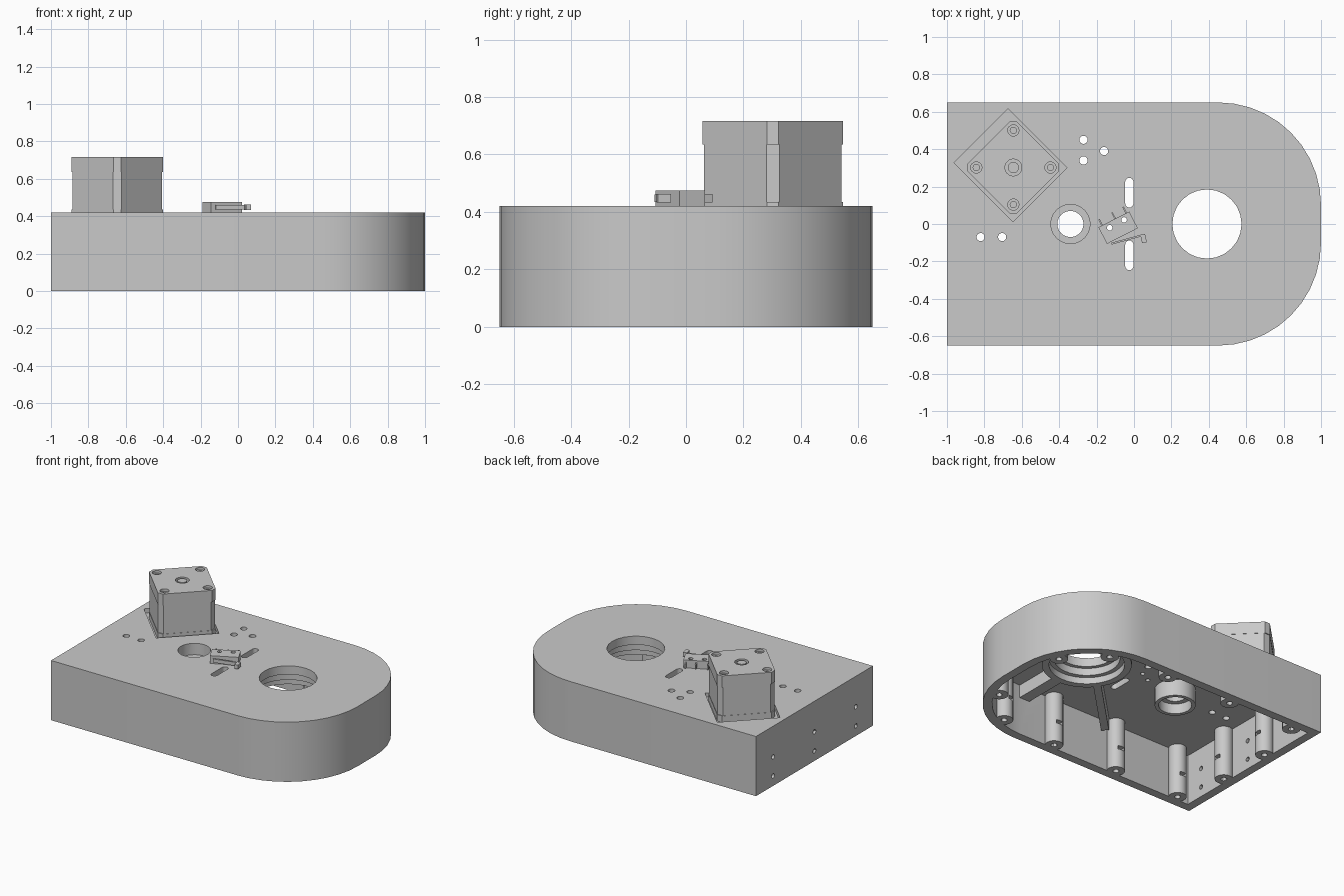
import bpy, bmesh, math
from mathutils import Matrix, Vector

cube = bpy.data.objects.get("Cube")
if cube:
    bpy.data.objects.remove(cube)

# Single flat grey
grey = bpy.data.materials.new("grey")
grey.use_nodes = True
COLOUR = (0.59, 0.59, 0.59, 1)
grey.diffuse_color = COLOUR
grey.node_tree.nodes["Principled BSDF"].inputs["Base Color"].default_value = COLOUR


def prism(name, points, z0, z1):
    """Extrude a flat outline between two heights."""
    bm = bmesh.new()
    face = bm.faces.new([bm.verts.new((x, y, z0)) for x, y in points])
    ext = bmesh.ops.extrude_face_region(bm, geom=[face])
    verts = [v for v in ext["geom"] if isinstance(v, bmesh.types.BMVert)]
    bmesh.ops.translate(bm, verts=verts, vec=(0, 0, z1 - z0))
    bmesh.ops.recalc_face_normals(bm, faces=bm.faces)
    mesh = bpy.data.meshes.new(name)
    bm.to_mesh(mesh)
    bm.free()
    obj = bpy.data.objects.new(name, mesh)
    bpy.context.scene.collection.objects.link(obj)
    mesh.materials.append(grey)
    return obj


def disc(x, y, r, z0, z1, sides=24, name="disc"):
    angles = [2 * math.pi * i / sides for i in range(sides)]
    return prism(name, [(x + r * math.cos(a), y + r * math.sin(a)) for a in angles], z0, z1)


def box(x, y, length, width, z0, z1, angle=0, name="box"):
    rot = Matrix.Rotation(math.radians(angle), 2)
    corners = [(-1, -1), (1, -1), (1, 1), (-1, 1)]
    pts = [rot @ Vector((a * length / 2, b * width / 2)) for a, b in corners]
    return prism(name, [(x + p.x, y + p.y) for p in pts], z0, z1)


def bar(start, end, width, z0, z1, name="bar"):
    s, e = Vector(start), Vector(end)
    d, m = e - s, (s + e) / 2
    return box(m.x, m.y, d.length, width, z0, z1, math.degrees(math.atan2(d.y, d.x)), name)


def combine(target, tool, operation):
    """Apply a boolean and discard the tool."""
    mod = target.modifiers.new("bool", 'BOOLEAN')
    mod.operation, mod.solver, mod.object = operation, 'EXACT', tool
    graph = bpy.context.evaluated_depsgraph_get()
    graph.update()
    mesh = bpy.data.meshes.new_from_object(target.evaluated_get(graph))
    target.modifiers.clear()
    target.data = mesh
    bpy.data.objects.remove(tool)


def add(target, *tools):
    for t in tools:
        combine(target, t, 'UNION')


def cut(target, *tools):
    for t in tools:
        combine(target, t, 'DIFFERENCE')


# Rounded end: two large corner arcs joined by a short flat
CX, CY, CR = 0.45, 0.1, 0.55


def on_corner(degrees, inset, side):
    a, r = math.radians(degrees), CR - inset
    return (CX + r * math.cos(a), side * (CY + r * math.sin(a)))


def d_outline(inset, steps=10):
    """Plan outline: square at one end, rounded at the other."""
    angles = [90 * i / steps for i in range(steps + 1)]
    pts = [on_corner(a, inset, -1) for a in reversed(angles)]
    pts += [on_corner(a, inset, 1) for a in angles]
    return pts + [(-1 + inset, 0.65 - inset), (-1 + inset, inset - 0.65)]


TOP, CEILING = 0.42, 0.355
BIG, SMALL = (0.39, 0), (-0.34, 0)
MX, MY = -0.645, 0.302

# Hollow housing, open underneath
housing = prism("housing", d_outline(0), 0, TOP)
cut(housing, prism("cavity", d_outline(0.06), -0.1, CEILING))

# Screw posts around the wall, each with a screw hole and a nut slot
posts = []
for s in (-1, 1):
    posts += [(x, s * 0.56) for x in (-0.83, -0.32, 0.19)]
    posts += [on_corner(a, 0.09, s) for a in (66, 25)]
    posts.append((-0.91, s * 0.2))
for x, y in posts:
    add(housing, disc(x, y, 0.058, 0, 0.39, 20))
for x, y in posts:
    if x < -0.9:
        inward = Vector((1, 0))
    elif x < CX:
        inward = Vector((0, -math.copysign(1, y)))
    else:
        inward = Vector((CX - x, -y)).normalized()
    p = Vector((x, y))
    cut(housing, disc(x, y, 0.02, -0.1, 0.2, 12),
        bar(p - inward * 0.02, p + inward * 0.08, 0.05, 0.13, 0.155))

# Bearing bosses and stiffening ribs below the top plate
add(housing, disc(*BIG, 0.285, 0.265, 0.39, 36), disc(*SMALL, 0.13, 0.24, 0.39, 28))
add(housing, bar((0.17, -0.16), (-0.23, -0.56), 0.05, 0.265, 0.39))
for s in (-1, 1):
    add(housing, bar((0.41, s * 0.25), (0.41, s * 0.62), 0.08, 0.265, 0.39))

# Stepped bores
cut(housing, disc(*BIG, 0.185, 0.1, 0.6), disc(*BIG, 0.21, 0.1, 0.36, 32),
    disc(*BIG, 0.24, 0.1, 0.31, 36))
cut(housing, disc(*SMALL, 0.07, 0.1, 0.6), disc(*SMALL, 0.105, 0.34, 0.6),
    disc(*SMALL, 0.105, 0.1, 0.31))

# Small holes in the top plate
for x, y in ((-0.27, 0.45), (-0.27, 0.34), (-0.16, 0.39), (-0.82, -0.07), (-0.705, -0.07)):
    cut(housing, disc(x, y, 0.022, 0.3, 0.6, 16))

# Two adjustment slots
for s in (-1, 1):
    pts = []
    for centre, start in ((0.225, 0), (0.11, math.pi)):
        pts += [(-0.025 + 0.022 * math.cos(start + math.pi * i / 8),
                 s * centre + s * 0.022 * math.sin(start + math.pi * i / 8)) for i in range(9)]
    cut(housing, prism("slot", pts, 0.2, 0.6))

# Mounting holes through the flat end
for y in (-0.46, 0, 0.46):
    for z in (0.07, 0.205):
        tool = disc(0, 0, 0.016, -0.05, 0.05, 12)
        tool.data.transform(Matrix.Translation((-0.97, y, z)) @ Matrix.Rotation(math.pi / 2, 4, 'Y'))
        cut(housing, tool)

# Motor pocket, slightly longer one way, with a pilot opening
cut(housing, box(-0.66, 0.314, 0.407, 0.446, 0.39, 0.6, 45),
    disc(MX, MY, 0.11, 0.3, 0.6))


def motor_section(name, half, diagonal, z0, z1):
    """Square turned onto its corner, with the corners cut off."""
    c = half * 2 - diagonal * math.sqrt(2)
    quarter = [Vector((half, half - c)), Vector((half - c, half))]
    pts = []
    for k in range(4):
        rot = Matrix.Rotation(math.pi / 4 + k * math.pi / 2, 2)
        pts += [rot @ p for p in quarter]
    return prism(name, [(MX + p.x, MY + p.y) for p in pts], z0, z1)


# Motor: flange, body, cap
motor = motor_section("motor", 0.185, 0.239, 0.39, 0.70)
add(motor, motor_section("flange", 0.187, 0.245, 0.39, 0.435),
    motor_section("cap", 0.187, 0.245, 0.635, 0.717))
for k in range(4):
    a = k * math.pi / 2
    x, y = MX + 0.198 * math.cos(a), MY + 0.198 * math.sin(a)
    cut(motor, disc(x, y, 0.03, 0.70, 0.8, 16), disc(x, y, 0.017, 0.67, 0.8, 12))
cut(motor, disc(MX, MY, 0.045, 0.69, 0.8))
shaft = disc(MX, MY, 0.03, 0.28, 0.714, 20, "motor_shaft")

# Limit switch: body with two through holes
TILT = 27
switch = box(-0.085, -0.02, 0.185, 0.1, TOP, 0.475, TILT, "switch_body")
for x, y in ((-0.13, -0.02), (-0.053, 0.022)):
    for part in (switch, housing):
        cut(part, disc(x, y, 0.015, 0.2, 0.6, 12))

# Switch terminals and lever
side = Vector((-math.sin(math.radians(TILT)), math.cos(math.radians(TILT))))
terminals = []
for x, y in ((-0.167, -0.015), (-0.097, 0.021), (-0.038, 0.051)):
    p = Vector((x, y))
    terminals.append(bar(p, p + side * 0.045, 0.008, 0.432, 0.463, "switch_terminal"))
lever = bar((-0.12, -0.105), (0.045, -0.06), 0.01, 0.435, 0.46, "switch_lever")
add(lever, bar((0.046, -0.055), (0.056, -0.1), 0.026, 0.433, 0.462))

# Smooth the curved walls, keep the edges sharp
parts = [housing, motor, shaft, switch, lever] + terminals
bpy.ops.object.select_all(action='DESELECT')
for obj in parts:
    obj.select_set(True)
bpy.context.view_layer.objects.active = housing
bpy.ops.object.shade_smooth_by_angle(angle=math.radians(30))
